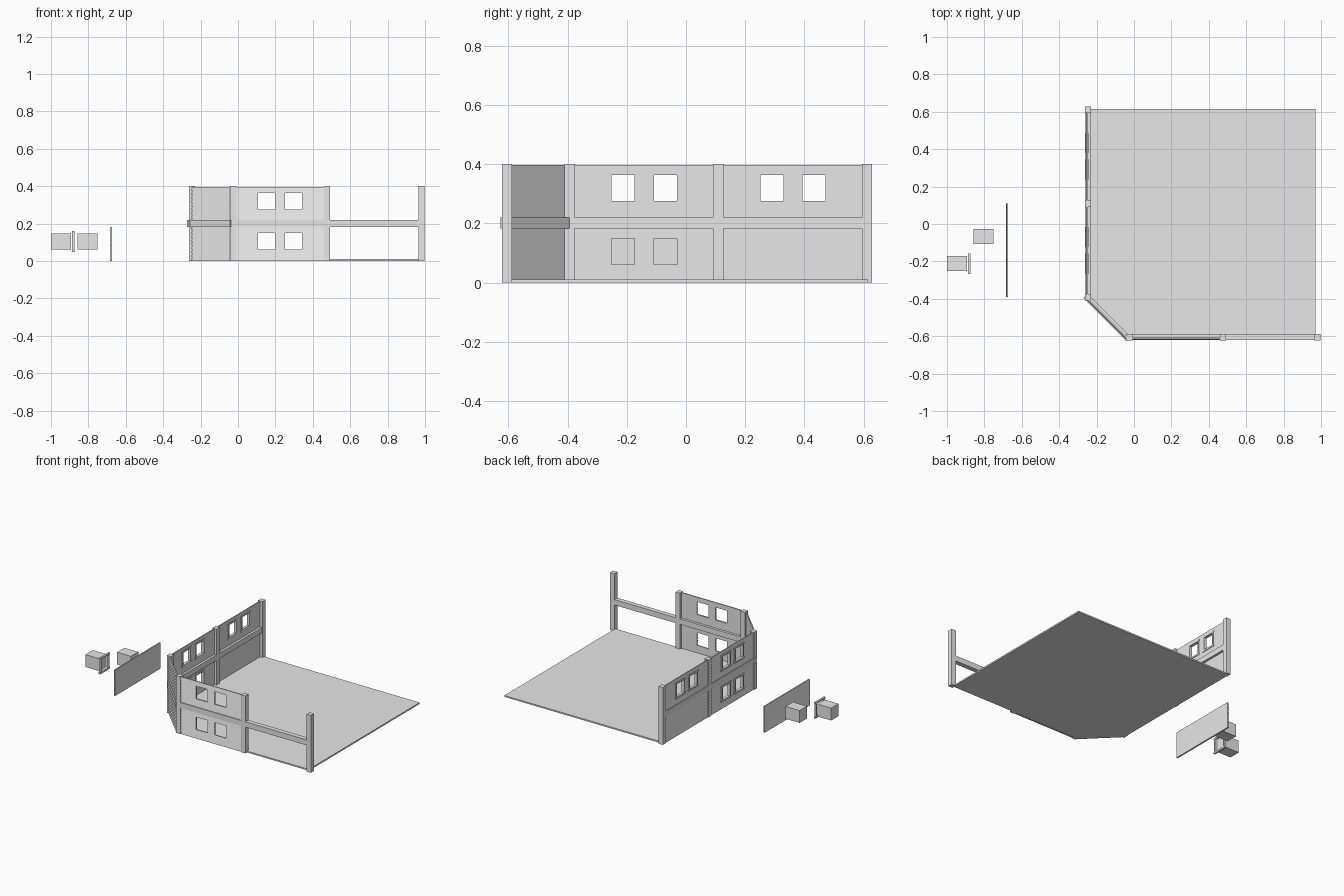
import bpy
import bmesh
from math import radians
from mathutils import Matrix, Vector

if bpy.data.objects.get("Cube"):
    bpy.data.objects.remove(bpy.data.objects["Cube"], do_unlink=True)

grey = bpy.data.materials.new("plain_grey")
grey.use_nodes = True
grey.diffuse_color = (0.8, 0.8, 0.8, 1)
grey.node_tree.nodes["Principled BSDF"].inputs["Base Color"].default_value = (0.8, 0.8, 0.8, 1)


def frame(x, y, angle):
    """Wall frame: u runs along the wall, v points into the building."""
    return Matrix.Translation((x, y, 0)) @ Matrix.Rotation(radians(angle), 4, "Z")


WORLD = Matrix.Identity(4)
FRONT = frame(0, -0.622, 0)
LEFT_END = 0.628
SIDE = frame(-0.262, LEFT_END, -90)
CORNER = frame(-0.27, -0.395, -45)
SPARE = frame(-0.689, 0.11, -90)


def finish(name, bm, matrix):
    bmesh.ops.recalc_face_normals(bm, faces=bm.faces)
    mesh = bpy.data.meshes.new(name)
    bm.to_mesh(mesh)
    bm.free()
    mesh.transform(matrix)
    mesh.materials.append(grey)
    obj = bpy.data.objects.new(name, mesh)
    bpy.context.collection.objects.link(obj)
    return obj


def boxes(name, matrix, *spans):
    """One object from boxes given as (u0, u1, v0, v1, z0, z1)."""
    bm = bmesh.new()
    for u0, u1, v0, v1, z0, z1 in spans:
        size = Matrix.Diagonal((u1 - u0, v1 - v0, z1 - z0, 1))
        mid = Matrix.Translation(((u0 + u1) / 2, (v0 + v1) / 2, (z0 + z1) / 2))
        bmesh.ops.create_cube(bm, size=1, matrix=mid @ size)
    return finish(name, bm, matrix)


def prism(name, matrix, points, offset):
    """Extrude a closed outline along an offset."""
    bm = bmesh.new()
    face = bm.faces.new([bm.verts.new(p) for p in points])
    out = bmesh.ops.extrude_face_region(bm, geom=[face], use_keep_orig=True)
    moved = [g for g in out["geom"] if isinstance(g, bmesh.types.BMVert)]
    bmesh.ops.translate(bm, verts=moved, vec=Vector(offset))
    return finish(name, bm, matrix)


def clad_panel(name, matrix, u0, u1, z0, z1, openings=(), boards=9):
    """Overlapping horizontal boards, with window openings cut through."""
    step = (z1 - z0) / boards
    outline = []
    for i in range(boards):
        outline += [(u0, 0.004, z0 + i * step), (u0, 0.008, z0 + (i + 1) * step)]
    outline += [(u0, 0.015, z1), (u0, 0.015, z0)]
    panel = prism(name, matrix, outline, (u1 - u0, 0, 0))
    if openings:
        cutter = boxes("opening_cutter", matrix,
                       *[(a, b, -0.05, 0.05, c, d) for a, b, c, d in openings])
        cutter.hide_render = True
        cut = panel.modifiers.new("openings", "BOOLEAN")
        cut.operation = "DIFFERENCE"
        cut.solver = "EXACT"
        cut.object = cutter
        bpy.context.view_layer.objects.active = panel
        bpy.ops.object.modifier_apply(modifier=cut.name)
        bpy.data.objects.remove(cutter, do_unlink=True)
    return panel


def window_frame(name, matrix, u, z, v0=-0.001, v1=0.019):
    """Two jambs between a wider head and sill, centred on u and z."""
    half, tall = 0.039, 0.044
    spans = [(u + s * 0.044 - 0.005, u + s * 0.044 + 0.005, v0, v1, z - tall, z + tall)
             for s in (-1, 1)]
    spans += [(u - 0.054, u + 0.054, v0, v1, z + tall, z + tall + 0.011),
              (u - 0.054, u + 0.054, v0, v1, z - tall - 0.012, z - tall)]
    return boxes(name, matrix, *spans)


LOW, HIGH = 0.105, 0.32
TOP = 0.4
BEAM = (0.182, 0.22)

# Floor slab with one cut corner
prism("floor", WORLD, [(-0.25, 0.615, 0), (0.97, 0.615, 0), (0.97, -0.605, 0),
                       (-0.035, -0.605, 0), (-0.25, -0.39, 0)], (0, 0, 0.01))

# Front wall: columns, beam and two clad panels
for label, u in (("corner", -0.042), ("middle", 0.459), ("end", 0.965)):
    boxes("front_column_" + label, FRONT, (u, u + 0.033, 0, 0.034, 0, TOP))
boxes("front_beam", FRONT, (-0.02, 0.98, 0.001, 0.033, *BEAM))
for label, z0, z1, z in (("lower", 0, 0.19, LOW), ("upper", 0.21, 0.397, HIGH)):
    holes = [(u - 0.045, u + 0.045, z - 0.044, z + 0.044) for u in (0.152, 0.296)]
    clad_panel("front_panel_" + label, FRONT, -0.02, 0.475, z0, z1, holes)

# Side wall: columns, beam, four panels and framed windows
for label, y in (("front", -0.41), ("middle", 0.092), ("back", 0.595)):
    u = LEFT_END - y
    boxes("side_column_" + label, SIDE, (u - 0.034, u, 0, 0.033, 0, TOP))
boxes("side_beam", SIDE, (0.01, 1.02, 0.002, 0.031, *BEAM))
for bay, y0, y1, centres in (("front", -0.39, 0.11, (-0.213, -0.069)),
                             ("back", 0.11, 0.61, (0.291, 0.433))):
    for level, z0, z1, z in (("lower", 0, 0.19, LOW), ("upper", 0.21, 0.397, HIGH)):
        windows = [] if (bay, level) == ("back", "lower") else [LEFT_END - y for y in centres]
        holes = [(u - 0.039, u + 0.039, z - 0.044, z + 0.044) for u in windows]
        tag = bay + "_" + level
        clad_panel("side_panel_" + tag, SIDE, LEFT_END - y1, LEFT_END - y0, z0, z1, holes)
        for n, u in enumerate(windows, 1):
            window_frame(f"window_frame_{tag}_{n}", SIDE, u, z)

# Slanted corner wall
boxes("corner_beam", CORNER, (0, 0.325, -0.002, 0.03, *BEAM))
clad_panel("corner_panel_lower", CORNER, 0.008, 0.318, 0, 0.19)
clad_panel("corner_panel_upper", CORNER, 0.008, 0.318, 0.21, 0.397)

# Loose parts beside the building
clad_panel("spare_panel", SPARE, 0, 0.5, 0, 0.182)
window_frame("spare_window_frame", frame(-0.888, 0, -90), 0.213, LOW, 0, 0.013)
for label, x, y in (("outer", -1.0, -0.252), ("inner", -0.857, -0.108)):
    boxes("spare_block_" + label, WORLD, (x, x + 0.107, y, y + 0.081, 0.062, 0.148))
